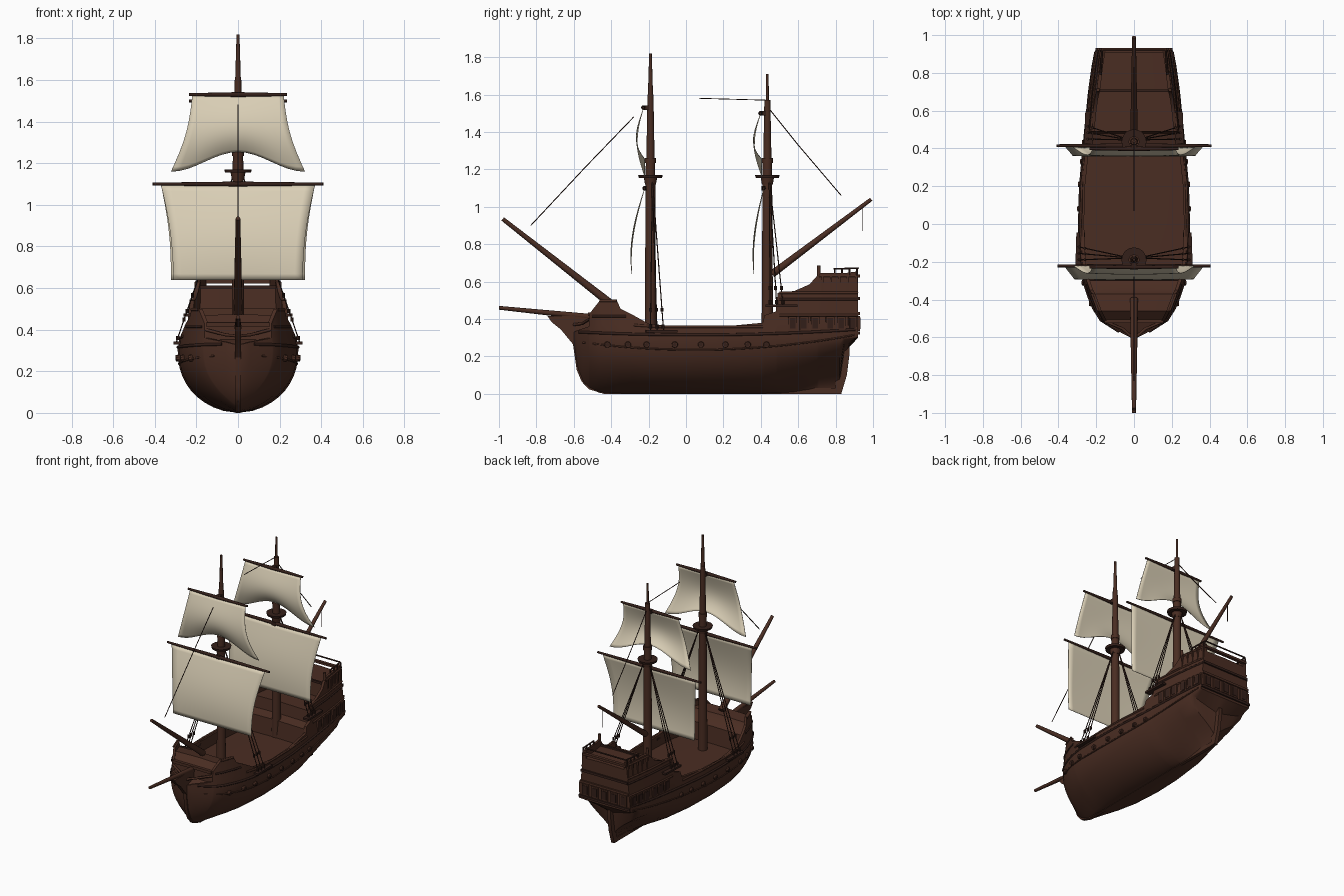
import bpy, bmesh, math
from mathutils import Vector

if "Cube" in bpy.data.objects:
    bpy.data.objects.remove(bpy.data.objects["Cube"])


def material(name, rgb):
    m = bpy.data.materials.new(name)
    m.use_nodes = True
    m.diffuse_color = (*rgb, 1)
    m.node_tree.nodes["Principled BSDF"].inputs["Base Color"].default_value = (*rgb, 1)
    return m


WOOD = material("brown wood", (0.068, 0.026, 0.016))
DARK = material("dark wood", (0.034, 0.014, 0.01))
CLOTH = material("cream cloth", (0.72, 0.64, 0.48))
made = []


def add(name, bm, mat):
    bmesh.ops.recalc_face_normals(bm, faces=bm.faces)
    me = bpy.data.meshes.new(name)
    bm.to_mesh(me)
    bm.free()
    me.materials.append(mat)
    ob = bpy.data.objects.new(name, me)
    bpy.context.collection.objects.link(ob)
    made.append(ob)
    return ob


def spar(name, a, b, r1, r2, mat=WOOD, sides=12):
    a, b = Vector(a), Vector(b)
    bm = bmesh.new()
    bmesh.ops.create_cone(bm, cap_ends=True, segments=sides, radius1=r1, radius2=r2, depth=(b - a).length)
    ob = add(name, bm, mat)
    ob.rotation_euler = (b - a).to_track_quat("Z", "Y").to_euler()
    ob.location = (a + b) / 2


def box(name, center, size, mat=WOOD, turn=0):
    bm = bmesh.new()
    bmesh.ops.create_cube(bm, size=1)
    bmesh.ops.scale(bm, vec=size, verts=bm.verts)
    ob = add(name, bm, mat)
    ob.location = center
    ob.rotation_euler.z = turn


def plate(name, outline, thick):
    """Flat piece on the centre plane, outlined in y and z."""
    bm = bmesh.new()
    face = bm.faces.new([bm.verts.new((-thick / 2, y, z)) for y, z in outline])
    ext = bmesh.ops.extrude_face_region(bm, geom=[face])
    bmesh.ops.translate(bm, vec=(thick, 0, 0), verts=[v for v in ext["geom"] if isinstance(v, bmesh.types.BMVert)])
    add(name, bm, WOOD)


def tube(name, points, r, mat=DARK):
    cu = bpy.data.curves.new(name, "CURVE")
    cu.dimensions = "3D"
    cu.bevel_depth, cu.bevel_resolution = r, 1
    cu.use_fill_caps = True
    sp = cu.splines.new("POLY")
    sp.points.add(len(points) - 1)
    for p, co in zip(sp.points, points):
        p.co = (*co, 1)
    cu.materials.append(mat)
    bpy.context.collection.objects.link(bpy.data.objects.new(name, cu))


# Hull stations: y, half width, keel height, fineness, rail height, deck height
STATIONS = [
    (-0.60, 0.02, 0.26, 1.0, 0.33, 0.32), (-0.58, 0.06, 0.13, 1.0, 0.34, 0.33),
    (-0.55, 0.115, 0.055, 1.05, 0.35, 0.34), (-0.52, 0.165, 0.03, 1.0, 0.36, 0.35),
    (-0.515, 0.172, 0.025, 1.0, 0.43, 0.42), (-0.46, 0.21, 0.005, 0.9, 0.50, 0.47),
    (-0.37, 0.247, 0, 0.8, 0.50, 0.46), (-0.35, 0.253, 0, 0.77, 0.455, 0.43),
    (-0.30, 0.268, 0, 0.7, 0.43, 0.40), (-0.29, 0.27, 0, 0.7, 0.425, 0.28),
    (-0.20, 0.284, 0, 0.61, 0.375, 0.28), (0.0, 0.29, 0, 0.54, 0.355, 0.28),
    (0.2, 0.285, 0, 0.56, 0.36, 0.28), (0.41, 0.266, 0, 0.68, 0.38, 0.28),
    (0.42, 0.265, 0, 0.7, 0.42, 0.40), (0.48, 0.26, 0, 0.85, 0.44, 0.42),
    (0.49, 0.259, 0, 0.9, 0.54, 0.50), (0.58, 0.25, 0, 1.25, 0.55, 0.50),
    (0.66, 0.243, 0, 1.8, 0.585, 0.50), (0.70, 0.239, 0, 2.2, 0.63, 0.50),
    (0.71, 0.238, 0, 2.3, 0.645, 0.60), (0.82, 0.222, 0, 4.0, 0.645, 0.60),
    (0.845, 0.218, 0.22, 1.5, 0.645, 0.60), (0.92, 0.205, 0.30, 0.8, 0.655, 0.60)]
SHEER = 0.305


def upper_width(w, z):
    return w * (1 - 0.5 * max(0, z - SHEER))


def side_x(y, z):
    """Half width of the hull side at a given length and height."""
    y = min(max(y, STATIONS[0][0]), STATIONS[-1][0])
    a, b = next(p for p in zip(STATIONS, STATIONS[1:]) if y <= p[1][0])
    t = (y - a[0]) / (b[0] - a[0])
    w, keel, q = (a[i] + (b[i] - a[i]) * t for i in (1, 2, 3))
    if z >= SHEER:
        return upper_width(w, z)
    f = max(0, (z - keel) / (SHEER - keel))
    return w * (1 - (1 - f) ** 2.3) ** q


def section(y, w, keel, q, rail, deck):
    half = []
    for i in range(11):
        f = (i / 10) ** 1.5
        half.append((w * (1 - (1 - f) ** 2.3) ** q, keel + (SHEER - keel) * f))
    for i in (1, 2, 3):
        z = SHEER + (rail - SHEER) * i / 3
        half.append((upper_width(w, z), z))
    inner = max(half[-1][0] - 0.018, half[-1][0] * 0.6)
    half += [(inner, rail), (inner, deck), (0, deck + 0.004)]
    ring = half + [(-x, z) for x, z in half[-2:0:-1]]
    return [(x, y, z) for x, z in ring]


# Hull, decks and castles in one loft
bm = bmesh.new()
rings = [[bm.verts.new(p) for p in section(*s)] for s in STATIONS]
for a, b in zip(rings, rings[1:]):
    for i in range(len(a)):
        j = (i + 1) % len(a)
        bm.faces.new((a[i], a[j], b[j], b[i]))
bm.faces.new(rings[0])
bm.faces.new(rings[-1])
add("hull", bm, WOOD)

# Rudder, keel, stem and beak
plate("rudder", [(0.80, 0), (0.83, 0), (0.86, 0.1), (0.875, 0.22), (0.87, 0.32), (0.80, 0.32)], 0.025)
plate("keel", [(-0.44, 0), (0.82, 0), (0.82, 0.03), (-0.44, 0.03)], 0.022)
plate("stem", [(-0.44, 0), (-0.52, 0.025), (-0.56, 0.07), (-0.585, 0.13), (-0.605, 0.27), (-0.57, 0.3), (-0.5, 0.1)], 0.024)
plate("beak", [(-0.50, 0.42), (-0.74, 0.415), (-0.72, 0.385), (-0.67, 0.345), (-0.60, 0.26), (-0.50, 0.28)], 0.03)

# Side planks, rails, ports and channels
for s, side in ((1, "left"), (-1, "right")):
    def run(name, y0, y1, height, r, mat=WOOD, n=24):
        ys = [y0 + (y1 - y0) * i / n for i in range(n + 1)]
        tube(f"{name}_{side}", [(s * side_x(y, height(y)), y, height(y)) for y in ys], r, mat)

    run("lower_wale", -0.55, 0.90, lambda y: 0.235 + 0.11 * (y - 0.05) ** 2, 0.005)
    run("upper_wale", -0.57, 0.91, lambda y: 0.315 + 0.04 * (y - 0.05) ** 2, 0.008, DARK)
    run("waist_rail", -0.28, 0.41, lambda y: 0.358 + 0.25 * min(0, y + 0.08) ** 2, 0.007)
    run("bow_moulding", -0.50, -0.32, lambda y: 0.415, 0.007, DARK)
    run("bow_rail", -0.46, -0.37, lambda y: 0.497, 0.007)
    for k, z in enumerate((0.42, 0.505, 0.54)):
        run(f"castle_moulding_{k}", 0.50, 0.92, lambda y: z, 0.007, DARK if k == 1 else WOOD)
    run("poop_moulding", 0.71, 0.92, lambda y: 0.63, 0.007)
    tube(f"beak_rail_{side}", [(s * 0.155, -0.515, 0.40), (s * 0.06, -0.555, 0.375), (s * 0.01, -0.60, 0.37)], 0.008, WOOD)
    for k, y in enumerate((-0.42, -0.31, -0.21, -0.06, 0.08, 0.21, 0.33, 0.43)):
        x = side_x(y, 0.265)
        spar(f"round_port_{side}_{k}", (s * (x - 0.02), y, 0.265), (s * (x + 0.012), y, 0.262), 0.02, 0.015, WOOD, 10)
        spar(f"port_hole_{side}_{k}", (s * (x + 0.008), y, 0.262), (s * (x + 0.014), y, 0.262), 0.01, 0.01, DARK, 10)
    for k, y in enumerate((0.57, 0.63, 0.69, 0.77, 0.83, 0.89)):
        x = side_x(y, 0.38)
        box(f"window_frame_{side}_{k}", (s * x, y, 0.377), (0.018, 0.046, 0.075), WOOD, s * 0.12)
        box(f"window_{side}_{k}", (s * (x + 0.007), y, 0.377), (0.008, 0.03, 0.058), DARK, s * 0.12)
    for k in range(5):
        y = 0.73 + k * 0.045
        box(f"castle_post_{side}_{k}", (s * side_x(y, 0.585), y, 0.585), (0.012, 0.012, 0.09))

    # Shroud channels and shrouds
    for mast, my, y0, foot in (("fore", -0.19, -0.19, 0.335), ("main", 0.435, 0.45, 0.47)):
        x = side_x(y0 + 0.07, foot)
        box(f"{mast}_channel_{side}", (s * (x + 0.003), y0 + 0.06, foot), (0.045, 0.17, 0.014), DARK, s * 0.03)
        for k in range(3):
            y = y0 + k * 0.035
            low, top = Vector((s * (x + 0.016), y, foot)), Vector((s * 0.02, my + 0.01, 1.15))
            tube(f"{mast}_shroud_{side}_{k}", [low, top], 0.003)
            for j, t in enumerate((0.03, 0.14)):
                p = low.lerp(top, t)
                spar(f"{mast}_deadeye_{side}_{k}_{j}", p - Vector((0, 0, .01)), p + Vector((0, 0, .01)), 0.008, 0.008, DARK, 8)

    # Open rail on the poop
    tube(f"poop_rail_{side}", [(s * 0.178, 0.79, 0.668), (s * 0.168, 0.92, 0.672)], 0.005)
    for k in range(4):
        y = 0.795 + k * 0.04
        spar(f"poop_rail_post_{side}_{k}", (s * 0.176, y, 0.63), (s * 0.175, y, 0.67), 0.005, 0.005, DARK, 8)
    spar(f"bitt_{side}", (s * 0.19, 0.71, 0.60), (s * 0.19, 0.71, 0.685), 0.012, 0.009)

# Stern face
for k, z in enumerate((0.325, 0.43, 0.51, 0.63)):
    box(f"stern_moulding_{k}", (0, 0.92, z), (2 * side_x(0.92, z), 0.022, 0.016), WOOD if k % 2 else DARK)
for k in range(5):
    x = (k - 2) * 0.075
    box(f"stern_window_frame_{k}", (x, 0.922, 0.377), (0.052, 0.014, 0.08))
    box(f"stern_window_{k}", (x, 0.928, 0.377), (0.036, 0.008, 0.06), DARK)
tube("stern_rail", [(-0.168, 0.92, 0.672), (0.168, 0.92, 0.672)], 0.005)
box("poop_beam", (0, 0.705, 0.605), (0.40, 0.014, 0.016), DARK)
box("bow_beam", (0, -0.515, 0.425), (0.31, 0.02, 0.02))


def sail(name, y0, z0, z1, w0, w1, bow, belly, arch):
    n = 16
    bm = bmesh.new()
    grid = []
    for j in range(n + 1):
        v = j / n
        row = []
        for i in range(n + 1):
            u = 2 * i / n - 1
            x = u * (w0 + (w1 - w0) * v + bow * math.sin(math.pi * v))
            y = y0 - belly(v) - 0.006 * (1 - u * u) * math.sin(math.pi * v)
            z = z0 + (z1 - z0) * v + arch * math.cos(u * math.pi / 2) ** 2 * v * v
            row.append(bm.verts.new((x, y, z)))
        grid.append(row)
    for a, b in zip(grid, grid[1:]):
        for i in range(n):
            bm.faces.new((a[i], a[i + 1], b[i + 1], b[i]))
    mod = add(name, bm, CLOTH).modifiers.new("thickness", "SOLIDIFY")
    mod.thickness, mod.offset = 0.003, 0


# Masts with tops, yards and sails
for name, y, head, tip, tip_r, high, span, low_y, high_y, low_belly, low_w in (
        ("fore", -0.19, 1.60, 1.82, 0.014, 1.53, 0.405, -0.222, -0.228, 0.07, 0.31),
        ("main", 0.435, 1.57, 1.71, 0.008, 1.50, 0.41, 0.415, 0.398, 0.054, 0.322)):
    spar(f"{name}_lower_mast", (0, y, 0.27), (0, y, 1.25), 0.031, 0.025, sides=16)
    spar(f"{name}_upper_mast", (0, y, 1.2), (0, y, head), 0.023, 0.016, sides=16)
    spar(f"{name}_pole", (0, y, head - 0.01), (0, y, tip), tip_r, 0.007)
    spar(f"{name}_top", (0, y, 1.155), (0, y, 1.17), 0.062, 0.066, DARK, 20)
    spar(f"{name}_top_bracket", (0, y, 1.12), (0, y, 1.157), 0.029, 0.036, WOOD, 16)
    spar(f"{name}_mast_cap", (0, y, 1.235), (0, y, 1.262), 0.029, 0.029, WOOD, 16)
    for level, z, w, yard_y in (("lower", 1.10, span, low_y), ("upper", high, 0.235, high_y)):
        for s, side in ((1, "left"), (-1, "right")):
            spar(f"{name}_{level}_yard_{side}", (0, yard_y, z), (s * w, yard_y, z), 0.012, 0.007, DARK)
        box(f"{name}_{level}_yard_sling", (0, (y + yard_y) / 2, z), (0.03, 0.045, 0.025), DARK)
    sail(f"{name}_lower_sail", low_y, 1.095, 0.64, 0.37, low_w, -0.014, lambda v: low_belly * math.sin(v * math.pi / 1.7), 0)
    sail(f"{name}_upper_sail", high_y, high - 0.005, 1.16, 0.22, 0.322, -0.02,
         lambda v: 0.036 * math.sin(math.pi * v) - 0.008 * v, 0.095)

# Slanting spars
spar("bowsprit", (0, -0.40, 0.48), (0, -0.98, 0.935), 0.022, 0.011)
spar("beak_spar", (0, -0.46, 0.405), (0, -1.0, 0.46), 0.018, 0.010)
spar("stern_boom", (0, 0.46, 0.64), (0, 0.99, 1.04), 0.02, 0.010)

# Stays
tube("fore_stay", [(0, -0.28, 1.48), (0, -0.54, 1.21), (0, -0.83, 0.90)], 0.003)
tube("back_stay", [(0, 0.44, 1.53), (0, 0.60, 1.33), (0, 0.83, 1.06)], 0.003)
tube("middle_stay", [(0, 0.43, 1.57), (0, 0.07, 1.58)], 0.0025)
tube("boom_line", [(0, 0.945, 1.0), (0, 0.945, 0.87)], 0.0025)

# Smooth shading with sharp edges kept
bpy.ops.object.select_all(action="DESELECT")
for ob in made:
    ob.select_set(True)
bpy.context.view_layer.objects.active = made[0]
bpy.ops.object.shade_smooth_by_angle(angle=math.radians(35))
